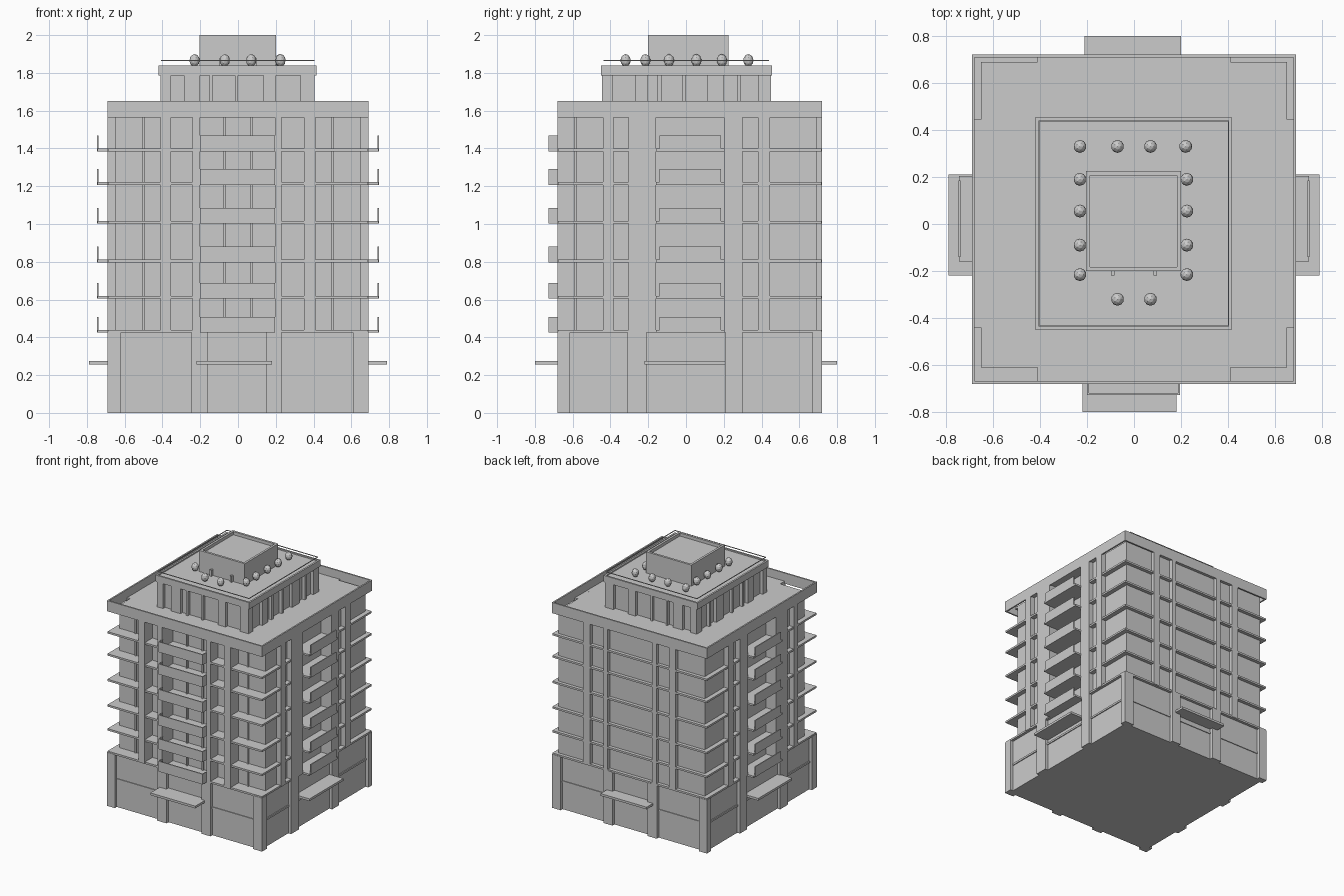
import bpy, bmesh
from mathutils import Matrix, Vector

if "Cube" in bpy.data.objects:
    bpy.data.objects.remove(bpy.data.objects["Cube"])


def finish(name, bm):
    mesh = bpy.data.meshes.new(name)
    bmesh.ops.recalc_face_normals(bm, faces=bm.faces)
    bm.to_mesh(mesh)
    bm.free()
    obj = bpy.data.objects.new(name, mesh)
    bpy.context.collection.objects.link(obj)
    return obj


def boxes(name, items):
    """One object from boxes given as (x0, x1, y0, y1, z0, z1)."""
    bm = bmesh.new()
    for x0, x1, y0, y1, z0, z1 in items:
        m = Matrix.Translation(((x0 + x1) / 2, (y0 + y1) / 2, (z0 + z1) / 2))
        m = m @ Matrix.Diagonal((x1 - x0, y1 - y0, z1 - z0, 1))
        bmesh.ops.create_cube(bm, size=1, matrix=m)
    return finish(name, bm)


def prism(name, outline, z0, z1):
    bm = bmesh.new()
    face = bm.faces.new([bm.verts.new((x, y, z0)) for x, y in outline])
    ext = bmesh.ops.extrude_face_region(bm, geom=[face])
    top = [v for v in ext["geom"] if isinstance(v, bmesh.types.BMVert)]
    bmesh.ops.translate(bm, verts=top, vec=Vector((0, 0, z1 - z0)))
    return finish(name, bm)


def ring(x0, x1, y0, y1, z0, z1, t):
    """Four thin walls around a rectangle."""
    return [(x0, x1, y0, y0 + t, z0, z1), (x0, x1, y1 - t, y1, z0, z1),
            (x0, x0 + t, y0 + t, y1 - t, z0, z1), (x1 - t, x1, y0 + t, y1 - t, z0, z1)]


X, YF, YB = 0.69, -0.68, 0.72          # outer faces
WX, WF, WB = 0.65, -0.58, 0.69         # recessed upper walls
BASE, EAVE, TOP = 0.43, 1.565, 1.65
FLOORS = [0.425, 0.605, 1.002, 0.797, 1.207, 1.385]


def both_sides(spans, inner, z0, z1):
    """Strips on the left and right faces for given y spans."""
    return [(s * X if s < 0 else inner, s * inner if s < 0 else X, a, b, z0, z1)
            for a, b in spans for s in (-1, 1)]


# Ground storey: recessed body, lower panels, pillars
BX, BF, BB = 0.665, -0.655, 0.695
boxes("base_body", [(-BX, BX, BF, BB, 0, BASE)])
fx = [(-X, -0.62), (-0.245, -0.16), (0.15, 0.23), (0.61, X)]
sy = [(YF, -0.615), (-0.31, -0.21), (0.21, 0.30), (0.67, YB)]
base = []
for a, b in fx:
    base += [(a, b, YF, BF + 0.02, 0, BASE), (a, b, BB - 0.02, YB, 0, BASE)]
base += both_sides(sy, 0.64, 0, BASE)
boxes("base_pillars", base)
rails = [(-0.62, 0.61, BF - 0.006, BF, 0.215, 0.23), (-0.62, 0.61, BB, BB + 0.006, 0.215, 0.23)]
rails += [(s * 0.668 - 0.004, s * 0.668 + 0.004, -0.615, 0.67, 0.215, 0.23) for s in (-1, 1)]
boxes("base_window_rails", rails)

# Entrance canopies on all four sides
boxes("entrance_canopies", [
    (-0.22, 0.18, -0.80, YF + 0.03, 0.257, 0.275), (-0.21, 0.20, YB - 0.03, 0.80, 0.257, 0.275),
    (-0.79, -0.66, -0.22, 0.21, 0.257, 0.275), (0.66, 0.79, -0.22, 0.21, 0.257, 0.275)])

# Upper walls with deeper balcony bays on three sides
prism("upper_walls", [
    (-WX, WF), (-0.20, WF), (-0.20, WF + 0.04), (0.20, WF + 0.04), (0.20, WF), (WX, WF),
    (WX, -0.16), (0.60, -0.16), (0.60, 0.20), (WX, 0.20), (WX, WB), (-WX, WB),
    (-WX, 0.20), (-0.60, 0.20), (-0.60, -0.16), (-WX, -0.16)], BASE, 1.58)

# Tall pilasters
fx = [(-0.41, -0.355), (-0.24, -0.20), (0.195, 0.23), (0.35, 0.41)]
sy = [(-0.44, -0.385), (-0.305, -0.16), (0.20, 0.30), (0.38, 0.445)]
pil = []
for a, b in fx:
    pil += [(a, b, YF, WF + 0.02, BASE, EAVE + 0.02), (a, b, WB - 0.02, YB, BASE, EAVE + 0.02)]
pil += both_sides(sy, 0.62, BASE, EAVE + 0.02)
boxes("pilasters", pil)

# Window mullions and balcony doors
mull = []
for x in (-0.50, 0.50):
    mull += [(x - 0.006, x + 0.006, WF - 0.01, WF, BASE, EAVE)]
for x in (-0.07, 0.07):
    mull += [(x - 0.006, x + 0.006, WF + 0.025, WF + 0.045, BASE, EAVE)]
boxes("window_mullions", mull)

# Floor slabs showing as ledges all round
boxes("floor_slabs", [(-X + 0.003, X - 0.003, YF + 0.003, YB - 0.003, z, z + 0.015) for z in FLOORS])

# Balconies: slab and upright panel, front ones with end panels
slabs, panels = [], []
for z in FLOORS:
    zt = z + 0.083
    slabs.append((-0.20, 0.195, -0.725, -0.55, z, z + 0.015))
    panels.append((-0.20, 0.195, -0.727, -0.718, z, zt))
    panels += [(x, x + 0.008, -0.72, YF, z, zt) for x in (-0.20, 0.187)]
    for s in (-1, 1):
        a, b = sorted((s * 0.61, s * 0.745))
        slabs.append((a, b, -0.16, 0.205, z, z + 0.015))
        a, b = sorted((s * 0.738, s * 0.746))
        panels.append((a, b, -0.14, 0.185, z, zt))
boxes("balcony_slabs", slabs)
boxes("balcony_panels", panels)

# Main parapet ring, with its roof deck set inside the walls
boxes("main_parapet", ring(-X, X, YF, YB, EAVE, TOP, 0.012))
boxes("roof_deck", [(-WX, WX, -0.61, WB, 1.57, 1.585)])
ties = []
for a, b in [(-0.41, 0.41)]:
    ties += [(a, b, YF + 0.01, WF, 1.57, 1.584), (a, b, WB, YB - 0.01, 1.57, 1.584)]
ties += [(s * 0.66 - 0.02, s * 0.66 + 0.02, -0.44, 0.445, 1.57, 1.584) for s in (-1, 1)]
boxes("roof_edge_strips", ties)

# Penthouse with pilasters and a shallow lip
boxes("penthouse_walls", [(-0.385, 0.38, -0.42, 0.425, 1.58, 1.80)])
ph = []
for a, b in [(-0.41, -0.355), (-0.285, -0.20), (-0.15, -0.135), (-0.015, 0.0), (0.135, 0.20), (0.33, 0.405)]:
    ph += [(a, b, -0.445, -0.41, 1.58, 1.80), (a, b, 0.41, 0.45, 1.58, 1.80)]
for a, b in [(-0.445, -0.39), (-0.27, -0.20), (-0.15, -0.13), (-0.02, 0.0), (0.11, 0.20), (0.27, 0.29), (0.38, 0.45)]:
    ph += [(-0.41, -0.37, a, b, 1.58, 1.80), (0.37, 0.405, a, b, 1.58, 1.80)]
boxes("penthouse_pilasters", ph)
boxes("penthouse_roof", [(-0.41, 0.405, -0.445, 0.445, 1.79, 1.83)])
boxes("penthouse_lip", ring(-0.42, 0.415, -0.45, 0.455, 1.787, 1.84, 0.014))
boxes("terrace_handrail", ring(-0.407, 0.405, -0.437, 0.44, 1.862, 1.867, 0.005))

# Plant room with an open rim on top
boxes("plant_room", [(-0.195, 0.19, -0.19, 0.215, 1.83, 1.975)])
boxes("plant_room_rim", ring(-0.205, 0.20, -0.20, 0.225, 1.83, 2.0, 0.018))

# Round bushes and two small lamps on the terrace
spots = [(x, 0.33) for x in (-0.23, -0.07, 0.07, 0.22)]
spots += [(x, y) for x in (-0.23, 0.225) for y in (0.19, 0.055, -0.09, -0.215)]
spots += [(-0.07, -0.32), (0.07, -0.32)]
bm = bmesh.new()
for x, y in spots:
    bmesh.ops.create_icosphere(bm, subdivisions=2, radius=0.029,
                               matrix=Matrix.Translation((x, y, 1.866)) @ Matrix.Diagonal((0.95, 0.95, 1.15, 1)))
finish("terrace_bushes", bm)
boxes("terrace_lamps", [(x - 0.008, x + 0.008, -0.22, -0.20, 1.83, 1.88) for x in (-0.09, 0.09)])
